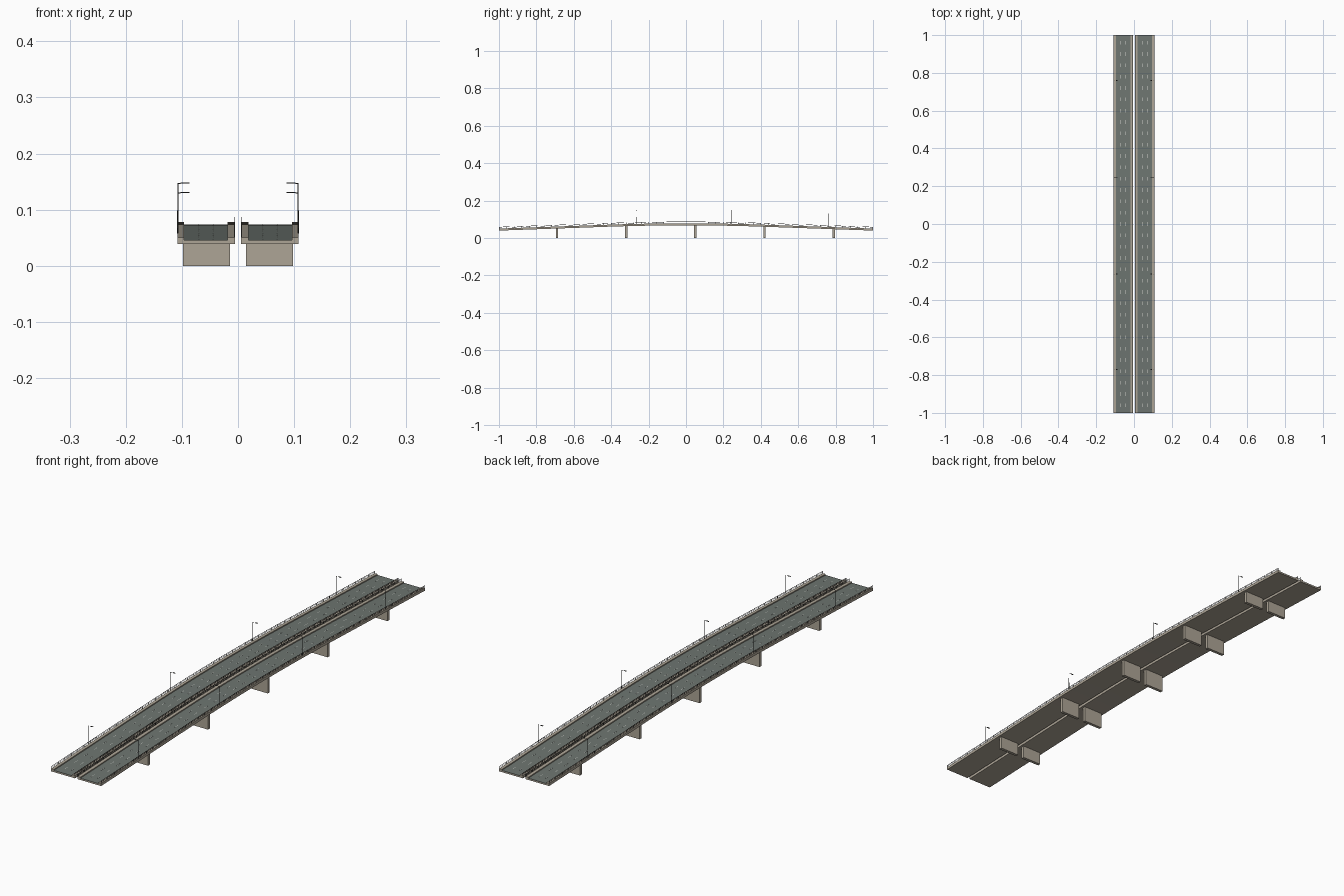
import bpy, bmesh, math
from mathutils import Vector, Matrix

if "Cube" in bpy.data.objects:
    bpy.data.objects.remove(bpy.data.objects["Cube"])


def material(name, col):
    m = bpy.data.materials.new(name)
    m.diffuse_color = (*col, 1)
    m.use_nodes = True
    m.node_tree.nodes["Principled BSDF"].inputs["Base Color"].default_value = m.diffuse_color
    return m


CONCRETE = material("concrete", (0.42, 0.375, 0.305))
ASPHALT = material("asphalt", (0.155, 0.18, 0.165))
STEEL = material("dark_steel", (0.06, 0.06, 0.058))
PAINT = material("lane_paint", (0.7, 0.7, 0.66))


def road_z(y):
    """Road height: rounded crest running into straight slopes."""
    c, s, a = 0.42, 0.0354, abs(y)
    return 0.0740 - (s * a * a / (2 * c) if a < c else s * (a - c / 2))


def finish(name, bm, mat):
    bmesh.ops.recalc_face_normals(bm, faces=bm.faces)
    me = bpy.data.meshes.new(name)
    bm.to_mesh(me)
    bm.free()
    me.materials.append(mat)
    ob = bpy.data.objects.new(name, me)
    bpy.context.collection.objects.link(ob)
    return ob


def sweep(bm, x0, x1, d0, d1, y0=-1.0, y1=1.0, n=48):
    """Rectangular strip that follows the road height."""
    prev = None
    for i in range(n + 1):
        y = y0 + (y1 - y0) * i / n
        z = road_z(y)
        ring = [bm.verts.new((x, y, z + d)) for x, d in
                ((x0, d0), (x1, d0), (x1, d1), (x0, d1))]
        if prev:
            for k in range(4):
                j = (k + 1) % 4
                bm.faces.new((prev[k], prev[j], ring[j], ring[k]))
        else:
            bm.faces.new(ring)
        prev = ring
    bm.faces.new(prev[::-1])


def box(bm, x0, x1, y0, y1, z0, z1):
    m = Matrix.Translation(((x0 + x1) / 2, (y0 + y1) / 2, (z0 + z1) / 2))
    m = m @ Matrix.Diagonal((abs(x1 - x0), y1 - y0, z1 - z0, 1))
    bmesh.ops.create_cube(bm, size=1, matrix=m)


def rod(bm, a, b, r1, r2, sides=8):
    a, b = Vector(a), Vector(b)
    d = b - a
    m = Matrix.Translation((a + b) / 2) @ d.to_track_quat('Z', 'Y').to_matrix().to_4x4()
    bmesh.ops.create_cone(bm, cap_ends=True, segments=sides, radius1=r1,
                          radius2=r2, depth=d.length, matrix=m)


PIERS = [-0.69 + 0.37 * i for i in range(5)]
LAMPS = [-0.77, -0.265, 0.245, 0.76]

for s, side in ((-1, "left"), (1, "right")):
    # deck slab
    bm = bmesh.new()
    sweep(bm, s * 0.0055, s * 0.108, -0.0068, -0.001)
    finish(side + "_deck", bm, CONCRETE)

    # road surface
    bm = bmesh.new()
    sweep(bm, s * 0.018, s * 0.0965, -0.001, 0.0)
    finish(side + "_road", bm, ASPHALT)

    # kerbs on both edges
    bm = bmesh.new()
    sweep(bm, s * 0.0055, s * 0.0185, -0.001, 0.004)
    sweep(bm, s * 0.096, s * 0.108, -0.001, 0.004)
    finish(side + "_kerbs", bm, CONCRETE)

    # dashed lane lines
    bm = bmesh.new()
    for x in (0.044, 0.070):
        for i in range(33):
            y = -0.97 + i * 0.06
            sweep(bm, s * (x - 0.0006), s * (x + 0.0006), -0.0004, 0.0003, y, y + 0.02, 2)
    finish(side + "_lane_dashes", bm, PAINT)

    # wall piers
    bm = bmesh.new()
    for y in PIERS:
        box(bm, s * 0.0145, s * 0.098, y - 0.006, y + 0.006, 0, road_z(y) - 0.004)
    finish(side + "_piers", bm, CONCRETE)

    # railings: top rail, mid rail and posts
    bm = bmesh.new()
    for x in (0.0065, 0.1072):
        sweep(bm, s * (x - 0.0006), s * (x + 0.0006), 0.0118, 0.013)
        sweep(bm, s * (x - 0.0004), s * (x + 0.0004), 0.0078, 0.0086)
        for i in range(51):
            y = -0.998 + i * 1.996 / 50
            z = road_z(y)
            box(bm, s * (x - 0.0006), s * (x + 0.0006), y - 0.0008, y + 0.0008,
                z + 0.003, z + 0.0122)
    finish(side + "_railings", bm, STEEL)

    # street lamps: tapered pole, arm and flat head
    bm = bmesh.new()
    for y in LAMPS:
        z = road_z(y)
        top = z + 0.076
        rod(bm, (s * 0.1072, y, z + 0.003), (s * 0.1072, y, top), 0.0012, 0.0008)
        rod(bm, (s * 0.1074, y, top - 0.0008), (s * 0.095, y, top + 0.0008), 0.0007, 0.0006)
        box(bm, s * 0.0865, s * 0.0965, y - 0.0018, y + 0.0018, top - 0.0004, top + 0.0014)
    finish(side + "_street_lamps", bm, STEEL)
